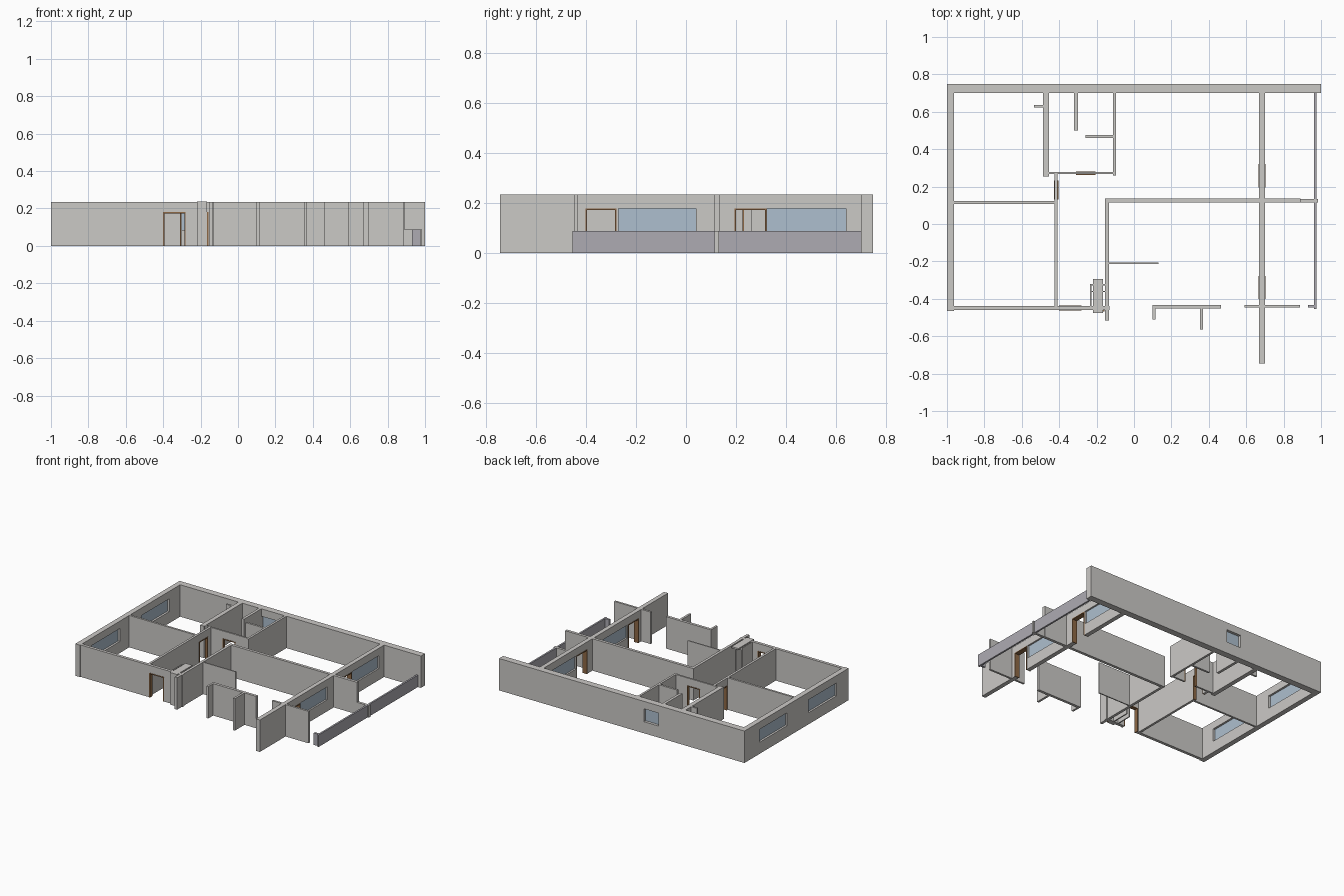
import bpy
import bmesh
from mathutils import Vector

cube = bpy.data.objects.get("Cube")
if cube:
    bpy.data.objects.remove(cube, do_unlink=True)

HEIGHT = 0.235
LOW = 0.088
HEAD = 0.18   # top of every door and window
SILL = 0.085


def material(name, color):
    mat = bpy.data.materials.new(name)
    mat.use_nodes = True
    mat.diffuse_color = (*color, 1)
    mat.node_tree.nodes["Principled BSDF"].inputs["Base Color"].default_value = (*color, 1)
    return mat


PLASTER = material("warm grey plaster", (0.60, 0.585, 0.565))
PARAPET = material("cool grey parapet", (0.42, 0.41, 0.45))
GLASS = material("pale blue glass", (0.42, 0.52, 0.62))
WOOD = material("brown wood", (0.27, 0.14, 0.06))


def finish(name, bm, mat):
    bmesh.ops.recalc_face_normals(bm, faces=bm.faces)
    mesh = bpy.data.meshes.new(name)
    bm.to_mesh(mesh)
    bm.free()
    mesh.materials.append(mat)
    obj = bpy.data.objects.new(name, mesh)
    bpy.context.collection.objects.link(obj)
    return obj


def box(name, x0, x1, y0, y1, z0=0.0, z1=HEIGHT, mat=PLASTER):
    bm = bmesh.new()
    bmesh.ops.create_cube(bm, size=1)
    for v in bm.verts:
        v.co = Vector((x1 if v.co.x > 0 else x0,
                       y1 if v.co.y > 0 else y0,
                       z1 if v.co.z > 0 else z0))
    return finish(name, bm, mat)


def wall(name, x0, x1, y0, y1, doors=(), windows=()):
    """Wall along its longer side, with door and window openings given as spans."""
    along_x = x1 - x0 > y1 - y0
    u0, u1, t0, t1 = (x0, x1, y0, y1) if along_x else (y0, y1, x0, x1)

    def place(u, t, z):
        return Vector((u, t, z) if along_x else (t, u, z))

    def part(label, ua, ub, ta, tb, za, zb, mat):
        a, b = place(ua, ta, za), place(ub, tb, zb)
        box(label, a.x, b.x, a.y, b.y, za, zb, mat)

    # Elevation made of cells, leaving out the openings, then thickened
    holes = [(a, b, 0, HEAD) for a, b in doors] + [(a, b, SILL, HEAD) for a, b in windows]
    us = sorted({u0, u1, *[h[0] for h in holes], *[h[1] for h in holes]})
    zs = [0, SILL, HEAD, HEIGHT] if holes else [0, HEIGHT]
    bm = bmesh.new()
    for ua, ub in zip(us, us[1:]):
        for za, zb in zip(zs, zs[1:]):
            um, zm = (ua + ub) / 2, (za + zb) / 2
            if any(a < um < b and c < zm < d for a, b, c, d in holes):
                continue
            corners = [(ua, za), (ub, za), (ub, zb), (ua, zb)]
            bm.faces.new([bm.verts.new(place(u, t0, z)) for u, z in corners])
    bmesh.ops.remove_doubles(bm, verts=bm.verts, dist=0.0001)
    new = bmesh.ops.extrude_face_region(bm, geom=bm.faces[:], use_keep_orig=True)["geom"]
    shift = place(0, t1 - t0, 0)
    bmesh.ops.translate(bm, vec=shift,
                        verts=[g for g in new if isinstance(g, bmesh.types.BMVert)])
    bmesh.ops.dissolve_limit(bm, angle_limit=0.01, verts=bm.verts, edges=bm.edges)
    finish(name, bm, PLASTER)

    # Door frames, slightly proud of the wall
    w, lip = 0.006, 0.003
    for a, b in doors:
        part(name + "_left_jamb", a, a + w, t0 - lip, t1 + lip, 0, HEAD, WOOD)
        part(name + "_right_jamb", b - w, b, t0 - lip, t1 + lip, 0, HEAD, WOOD)
        part(name + "_door_head", a + w, b - w, t0 - lip, t1 + lip, HEAD - w, HEAD, WOOD)
    # Panes in the middle of the wall
    mid = (t0 + t1) / 2
    for a, b in windows:
        part(name + "_pane", a, b, mid - 0.004, mid + 0.004, SILL, HEAD, GLASS)


# Outer walls
wall("back_wall", -1, 1, 0.70, 0.748, windows=[(-0.30, -0.18)])
wall("left_wall", -1, -0.962, -0.465, 0.70, windows=[(-0.325, 0.0), (0.25, 0.575)])
wall("front_left_wall", -0.962, -0.13, -0.46, -0.438, doors=[(-0.40, -0.28)])
wall("terrace_wall", 0.668, 0.70, -0.745, 0.70,
     doors=[(-0.402, -0.278), (0.195, 0.322)], windows=[(-0.27, 0.04), (0.325, 0.64)])

# Bedroom and bathroom walls
wall("bedroom_divider", -0.962, -0.425, 0.108, 0.123)
wall("hall_wall", -0.425, -0.408, -0.438, 0.267, doors=[(0.13, 0.232)])
wall("bathroom_left_wall", -0.487, -0.455, 0.255, 0.70)
wall("closet_stub", -0.535, -0.487, 0.624, 0.637)
wall("bathroom_divider", -0.32, -0.30, 0.50, 0.70)
wall("bathroom_right_wall", -0.112, -0.096, 0.26, 0.70)
wall("bathroom_cross_wall", -0.26, -0.112, 0.461, 0.476)
wall("bathroom_front_wall", -0.455, -0.112, 0.266, 0.279, doors=[(-0.31, -0.205)])

# Living area walls
wall("living_back_wall", -0.155, 0.668, 0.114, 0.135)
wall("living_left_wall", -0.155, -0.135, -0.515, 0.114)
wall("kitchen_screen", -0.135, 0.13, -0.214, -0.206)
wall("front_middle_wall", 0.10, 0.465, -0.453, -0.433)
wall("front_left_stub", 0.10, 0.115, -0.51, -0.453)
wall("front_right_stub", 0.354, 0.37, -0.565, -0.453)
wall("front_cross_wall_inner", 0.59, 0.668, -0.447, -0.432)
wall("front_cross_wall_outer", 0.70, 0.888, -0.447, -0.432)

# Entry cupboard: post, thin side panel, cover and wooden edge
box("cupboard_post", -0.22, -0.165, -0.475, -0.46)
box("cupboard_cover", -0.22, -0.165, -0.475, -0.295, HEIGHT - 0.01, HEIGHT + 0.001)
box("cupboard_side", -0.235, -0.227, -0.438, -0.32)
box("cupboard_inner_panel", -0.196, -0.188, -0.438, -0.30, 0, HEIGHT - 0.01)
box("cupboard_edge", -0.165, -0.159, -0.468, -0.46, 0, HEAD, WOOD)
for y in (-0.36, -0.325):
    box("cupboard_rail", -0.235, -0.155, y - 0.003, y + 0.003, HEIGHT - 0.02, HEIGHT - 0.005)

# Terrace divider and low parapet
wall("terrace_divider", 0.70, 0.89, 0.114, 0.135)
box("terrace_low_divider", 0.89, 0.985, 0.114, 0.133, 0, LOW)
box("parapet", 0.963, 0.976, -0.455, 0.70, 0, LOW, PARAPET)
box("parapet_return", 0.93, 0.963, -0.447, -0.432, 0, LOW, PARAPET)
